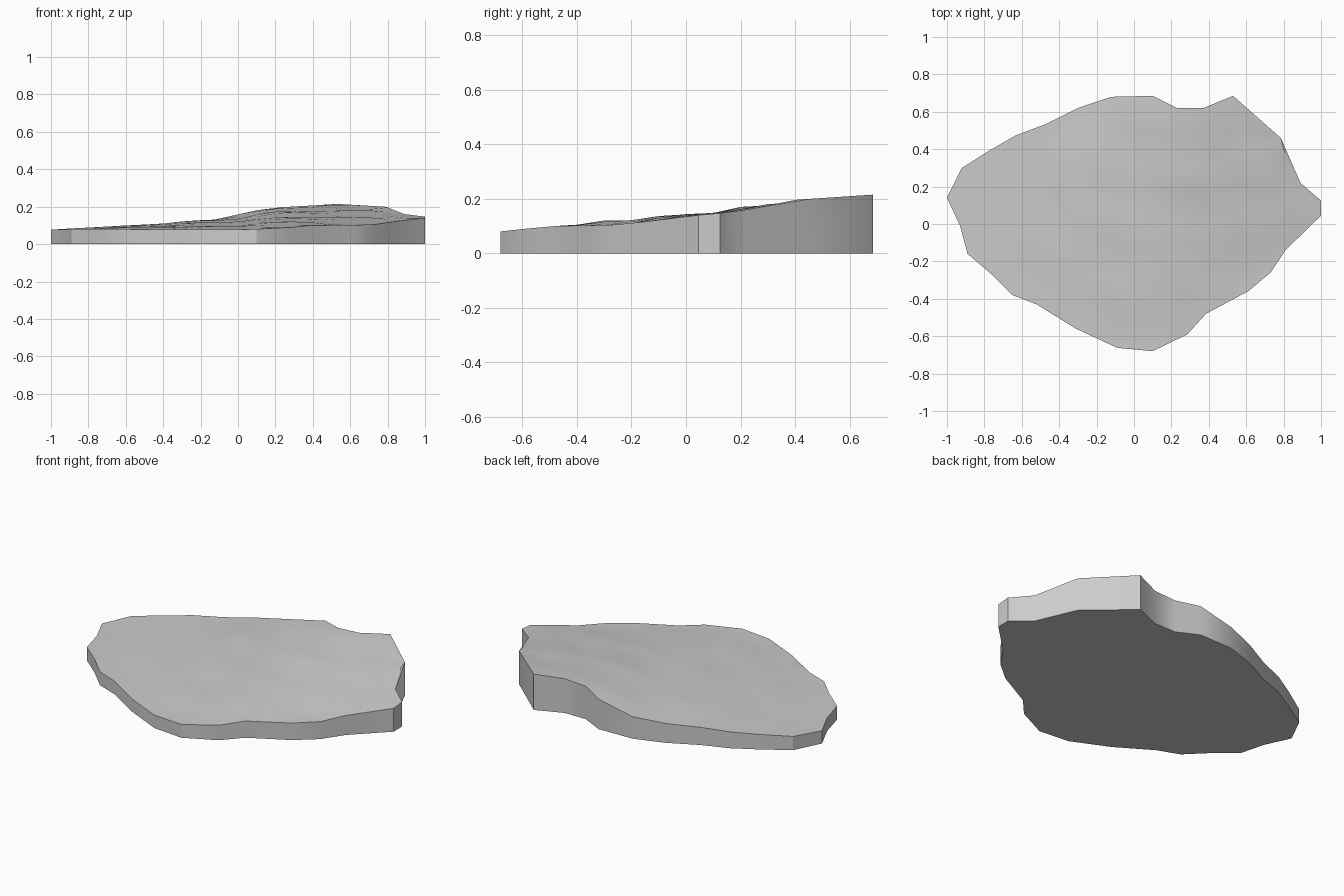
import bpy, bmesh
from mathutils import Vector
from mathutils.geometry import delaunay_2d_cdt

if "Cube" in bpy.data.objects:
    bpy.data.objects.remove(bpy.data.objects["Cube"])

# Outline of the slab, counterclockwise: x, y, rim height
RIM = [
    (1.0, .045, .14), (1.0, .125, .147), (.89, .22, .16), (.785, .46, .20),
    (.53, .685, .215), (.37, .62, .205), (.23, .62, .197), (.10, .685, .18),
    (-.12, .68, .132), (-.30, .62, .116), (-.47, .535, .106), (-.63, .475, .098),
    (-.77, .395, .09), (-.92, .30, .082), (-1.0, .14, .077), (-.93, -.01, .079),
    (-.89, -.16, .08), (-.76, -.27, .081), (-.65, -.38, .08), (-.52, -.43, .079),
    (-.31, -.56, .077), (-.09, -.662, .077), (.10, -.68, .08), (.285, -.59, .09),
    (.385, -.48, .1), (.61, -.36, .102), (.73, -.26, .105), (.81, -.14, .117),
]
# Gentle swells across the middle
CREST = [(.3, 0, .143), (.3, -.25, .121), (-.5, 0, .093), (-.15, .1, .117), (.3, .3, .176),
         (.65, .35, .182), (.65, .05, .145), (-.1, -.3, .098), (-.15, .4, .128)]


def height(x, y):
    """Smooth distance-weighted blend of the known heights."""
    total = weight = 0
    for px, py, pz in RIM + CREST:
        w = 1 / ((x - px) ** 2 + (y - py) ** 2 + .003) ** 1.7
        total += w * pz
        weight += w
    return total / weight


# Fill the outline with a grid of interior points
n = len(RIM)
points = [Vector(p[:2]) for p in RIM]


def inside(x, y):
    hit = False
    for a, b in zip(points[:n], points[1:n] + points[:1]):
        if (a.y > y) != (b.y > y) and x < a.x + (y - a.y) * (b.x - a.x) / (b.y - a.y):
            hit = not hit
    return hit and min((p - Vector((x, y))).length for p in points[:n]) > .06


grid = [Vector((i * .1, j * .1)) for i in range(-10, 11) for j in range(-7, 8)
        if inside(i * .1, j * .1)]
verts, _, faces, *_ = delaunay_2d_cdt(points + grid, [], [list(range(n))], 1, 1e-5)

# Uneven top surface
bm = bmesh.new()
top = [bm.verts.new((v.x, v.y, RIM[i][2] if i < n else height(v.x, v.y)))
       for i, v in enumerate(verts)]
for f in faces:
    bm.faces.new([top[i] for i in f])

# Vertical sides and flat base
base = [bm.verts.new((x, y, 0)) for x, y, _ in RIM]
for i in range(n):
    j = (i + 1) % n
    bm.faces.new((base[i], base[j], top[j], top[i]))
bm.faces.new(base[::-1])
bmesh.ops.recalc_face_normals(bm, faces=bm.faces)

mesh = bpy.data.meshes.new("stone_slab")
bm.to_mesh(mesh)
bm.free()
slab = bpy.data.objects.new("stone_slab", mesh)
bpy.context.collection.objects.link(slab)
bpy.context.view_layer.objects.active = slab
slab.select_set(True)
bpy.ops.object.shade_smooth_by_angle()
